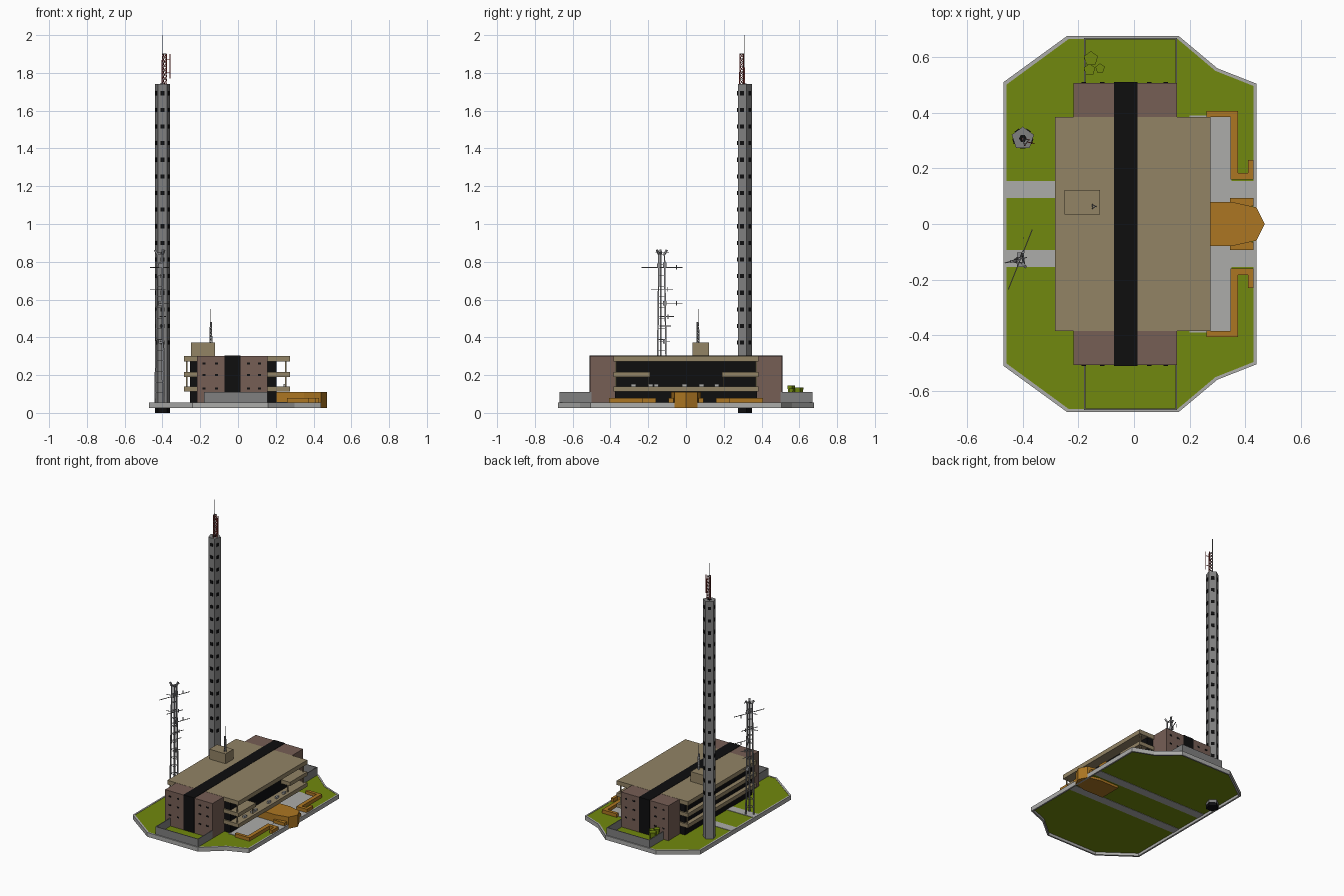
import bpy, bmesh, math
from mathutils import Vector

if "Cube" in bpy.data.objects:
    bpy.data.objects.remove(bpy.data.objects["Cube"])


def material(name, r, g, b):
    m = bpy.data.materials.new(name)
    lin = [((c / 255 + 0.055) / 1.055) ** 2.4 if c > 10 else c / 255 / 12.92 for c in (r, g, b)]
    m.diffuse_color = (*lin, 1)
    m.use_nodes = True
    m.node_tree.nodes["Principled BSDF"].inputs["Base Color"].default_value = m.diffuse_color
    return m


GRASS = material("grass green", 113, 136, 14)
PAVING = material("pale paving", 172, 172, 170)
CONCRETE = material("grey concrete", 128, 128, 128)
TAN = material("tan stone", 146, 131, 101)
BROWN = material("brown cladding", 118, 94, 85)
BLACK = material("black glass", 14, 14, 15)
ORANGE = material("orange brick", 172, 118, 34)
STEEL = material("mast steel", 140, 140, 142)
RED = material("mast red", 150, 50, 45)


def finish(name, bm, mat):
    bmesh.ops.recalc_face_normals(bm, faces=bm.faces)
    me = bpy.data.meshes.new(name)
    bm.to_mesh(me)
    bm.free()
    me.materials.append(mat)
    ob = bpy.data.objects.new(name, me)
    bpy.context.collection.objects.link(ob)
    return ob


def add_prism(bm, pts, z0, z1):
    lo = [bm.verts.new((x, y, z0)) for x, y in pts]
    hi = [bm.verts.new((x, y, z1)) for x, y in pts]
    bm.faces.new(lo)
    bm.faces.new(hi)
    for i in range(len(pts)):
        j = (i + 1) % len(pts)
        bm.faces.new((lo[i], lo[j], hi[j], hi[i]))


def prism(name, mat, pts, z0, z1):
    bm = bmesh.new()
    add_prism(bm, pts, z0, z1)
    return finish(name, bm, mat)


def boxes(name, mat, items, mirror=False):
    """Each item is x0, x1, y0, y1, z0, z1; mirror repeats it across y = 0."""
    bm = bmesh.new()
    for x0, x1, y0, y1, z0, z1 in items:
        for s in ((1, -1) if mirror else (1,)):
            add_prism(bm, [(x0, s * y0), (x1, s * y0), (x1, s * y1), (x0, s * y1)], z0, z1)
    return finish(name, bm, mat)


def rods(name, mat, segs, r=0.002):
    """Thin square bars between pairs of points."""
    bm = bmesh.new()
    for a, b in segs:
        a, b = Vector(a), Vector(b)
        d = (b - a).normalized()
        u = d.cross(Vector((0, 0, 1)) if abs(d.z) < 0.9 else Vector((1, 0, 0))).normalized() * r
        v = d.cross(u)
        ends = [[bm.verts.new(p + o) for o in (u + v, v - u, -u - v, u - v)] for p in (a, b)]
        bm.faces.new(ends[0])
        bm.faces.new(ends[1])
        for i in range(4):
            j = (i + 1) % 4
            bm.faces.new((ends[0][i], ends[0][j], ends[1][j], ends[1][i]))
    return finish(name, bm, mat)


def lattice(cx, cy, r0, r1, z0, z1, n, turn=0.0):
    """Three-legged lattice: returns (legs, braces)."""
    def pt(k, t):
        a = turn + k * math.tau / 3
        r = r0 + (r1 - r0) * t
        return (cx + r * math.cos(a), cy + r * math.sin(a), z0 + (z1 - z0) * t)
    legs = [(pt(k, 0), pt(k, 1)) for k in range(3)]
    braces = []
    for i in range(n):
        for k in range(3):
            braces.append((pt(k, i / n), pt(k + 1, (i + 1) / n)))
            braces.append((pt(k, (i + 1) / n), pt(k + 1, (i + 1) / n)))
    return legs, braces


# Ground: kerb ring, lawn, paths and terrace
half = [(0.44, 0.505), (0.30, 0.56), (0.16, 0.677), (-0.24, 0.677), (-0.47, 0.51)]
outline = half + [(x, -y) for x, y in reversed(half)]
inner = [(x * 0.975, y * 0.984) for x, y in outline]
bm = bmesh.new()
rings = [[bm.verts.new((x, y, z)) for x, y in pts]
         for pts, z in ((outline, 0.025), (outline, 0.055), (inner, 0.055), (inner, 0.025))]
for r in range(4):
    for i in range(len(outline)):
        j = (i + 1) % len(outline)
        a, b = rings[r], rings[(r + 1) % 4]
        bm.faces.new((a[i], a[j], b[j], b[i]))
finish("kerb", bm, PAVING)
prism("lawn", GRASS, inner, 0.044, 0.053)
boxes("paths", PAVING, [(-0.468, 0.439, 0.093, 0.155, 0.042, 0.056)], mirror=True)
boxes("terrace", PAVING, [(0.2, 0.35, -0.39, 0.39, 0.05, 0.057)])

# Low concrete walls around both end yards
boxes("yard_walls", CONCRETE, [
    (-0.18, 0.155, 0.664, 0.669, 0.05, 0.11),
    (-0.18, -0.175, 0.5, 0.666, 0.05, 0.11),
    (0.15, 0.155, 0.5, 0.666, 0.05, 0.11)], mirror=True)

# Main building: dark glazed core with projecting floor bands
boxes("glazed_core", BLACK, [(-0.255, 0.205, -0.375, 0.375, 0.05, 0.28)])
boxes("roof_slab", TAN, [(-0.285, 0.275, -0.385, 0.385, 0.272, 0.302)])
boxes("first_floor_band", TAN, [(-0.285, 0.275, -0.385, 0.385, 0.113, 0.14)])
boxes("second_floor_band", TAN, [(-0.285, 0.2, -0.385, 0.385, 0.19, 0.217)])
boxes("side_balconies", TAN, [(0.2, 0.275, 0.19, 0.385, 0.19, 0.217)], mirror=True)
boxes("balcony_posts", TAN, [(0.25, 0.257, 0.368, 0.375, 0.14, 0.275),
                             (0.25, 0.257, 0.195, 0.202, 0.14, 0.195),
                             (-0.275, -0.268, 0.368, 0.375, 0.14, 0.275)], mirror=True)
boxes("balcony_benches", PAVING,
      [(0.24, 0.255, y, y + 0.025, 0.14, 0.154) for y in (-0.29, -0.2, -0.17, -0.02, 0.07, 0.15)])

# Brown end blocks with a black stripe running over the roof
boxes("end_blocks", BROWN, [(-0.217, 0.155, 0.375, 0.508, 0.05, 0.301)], mirror=True)
boxes("roof_stripe", BLACK, [(-0.072, 0.012, -0.51, 0.51, 0.298, 0.304)])
boxes("end_stripes", BLACK, [(-0.072, 0.012, 0.505, 0.511, 0.055, 0.303)], mirror=True)
boxes("end_windows", BLACK, [(x - 0.008, x + 0.008, 0.505, 0.51, z - 0.005, z + 0.005)
                             for x in (-0.18, -0.115, 0.055, 0.115)
                             for z in (0.13, 0.2, 0.262)], mirror=True)

# Roof plant room and its aerial
boxes("plant_room", TAN, [(-0.25, -0.122, 0.035, 0.122, 0.3, 0.372)])
legs, braces = lattice(-0.145, 0.063, 0.008, 0.006, 0.37, 0.48, 6)
rods("roof_aerial", STEEL, legs + braces, 0.0013)
rods("roof_aerial_spike", STEEL, [((-0.145, 0.068, 0.37), (-0.145, 0.068, 0.55))], 0.001)

# Orange entrance and garden walls
prism("entrance_porch", ORANGE,
      [(0.2, 0.078), (0.35, 0.08), (0.44, 0.06), (0.47, 0), (0.44, -0.06), (0.35, -0.08), (0.2, -0.078)],
      0.027, 0.11)
boxes("garden_walls", ORANGE, [
    (0.26, 0.375, 0.385, 0.407, 0.05, 0.078),
    (0.347, 0.375, 0.16, 0.386, 0.05, 0.078),
    (0.374, 0.43, 0.16, 0.183, 0.05, 0.078),
    (0.41, 0.43, 0.182, 0.23, 0.05, 0.078),
    (0.345, 0.43, 0.065, 0.093, 0.05, 0.078)], mirror=True)

# Pentagonal tower with window plates on each face
TX, TY, R = -0.4, 0.308, 0.042
penta = [(TX + R * math.cos(math.radians(90 + 72 * k)),
          TY + R * math.sin(math.radians(90 + 72 * k))) for k in range(5)]
prism("tower", CONCRETE, penta, 0.025, 1.74)
prism("tower_foot", BLACK, penta, 0, 0.025)
prism("tower_hatch", BLACK, [(TX + 0.014 * math.cos(k * math.pi / 3),
                              TY + 0.014 * math.sin(k * math.pi / 3)) for k in range(6)], 1.738, 1.744)
bm = bmesh.new()
for k in range(5):
    a = math.radians(-90 + 72 * k)
    n, t = Vector((math.cos(a), math.sin(a))), Vector((-math.sin(a), math.cos(a)))
    c = Vector((TX, TY))
    ap = R * math.cos(math.radians(36))
    quad = [c + n * (ap + o) + t * w for o, w in ((-0.003, -0.01), (0.003, -0.01), (0.003, 0.01), (-0.003, 0.01))]
    for i in range(16):
        z = 1.692 - i * 0.088
        add_prism(bm, quad, z - 0.011, z + 0.011)
finish("tower_windows", bm, BLACK)

# Mast on top of the tower
legs, braces = lattice(-0.391, 0.298, 0.015, 0.013, 1.74, 1.9, 7, 0.4)
rods("tower_mast_legs", RED, legs, 0.002)
rods("tower_mast_braces", RED, braces[::2], 0.0014)
rods("tower_mast_rungs", STEEL, braces[1::2], 0.0014)
rods("tower_spike", STEEL, [((-0.4, 0.31, 1.74), (-0.4, 0.31, 2.0))], 0.0016)
rods("tower_side_aerial", RED, [((-0.36, 0.29, 1.77), (-0.36, 0.29, 1.9)),
                                ((-0.385, 0.295, 1.8), (-0.36, 0.29, 1.8)),
                                ((-0.385, 0.295, 1.87), (-0.36, 0.29, 1.87))], 0.0015)

# Freestanding aerial mast with cross arms
MX, MY = -0.41, -0.13
legs, braces = lattice(MX, MY, 0.03, 0.017, 0.05, 0.84, 14, 1.2)
rods("aerial_mast_legs", STEEL, legs, 0.0038)
rods("aerial_mast_rungs", STEEL, braces[1::2], 0.0014)
rods("aerial_mast_tops", STEEL, [(b, (MX + (b[0] - MX) * 1.8, MY + (b[1] - MY) * 1.8, 0.862))
                                 for a, b in legs], 0.005)
arms = []
for z, y0, y1 in ((0.77, -0.235, -0.02), (0.85, -0.16, -0.09), (0.655, -0.185, -0.07),
                  (0.58, -0.15, -0.02), (0.51, -0.14, -0.065), (0.46, -0.14, -0.08), (0.38, -0.14, -0.085)):
    arms.append(((MX + (y0 - MY) * 0.4, y0, z), (MX + (y1 - MY) * 0.4, y1, z)))
    if y1 > -0.08:
        arms.append(((MX + 0.012, y1 - 0.03, z - 0.012), (MX + 0.012, y1 - 0.03, z + 0.012)))
arms += [((-0.465, -0.14, 0.77), (-0.385, -0.12, 0.77)), ((-0.465, -0.14, 0.655), (-0.41, -0.13, 0.655))]
rods("aerial_arms", STEEL, arms, 0.0017)
boxes("aerial_drums", STEEL, [(MX - 0.01, MX + 0.01, y - 0.009, y + 0.009, z - 0.012, z + 0.012)
                              for y, z in ((-0.145, 0.78), (-0.112, 0.785), (-0.112, 0.58), (-0.112, 0.38))])

# Angular shrubs in the rear yard
bm = bmesh.new()
for x, y, r, z in ((-0.155, 0.595, 0.027, 0.135), (-0.16, 0.555, 0.022, 0.145), (-0.122, 0.56, 0.018, 0.13)):
    ret = bmesh.ops.create_cone(bm, cap_ends=True, segments=5, radius1=r * 0.6, radius2=r, depth=z - 0.05)
    bmesh.ops.translate(bm, verts=ret["verts"], vec=(x, y, (z + 0.05) / 2))
finish("shrubs", bm, GRASS)
